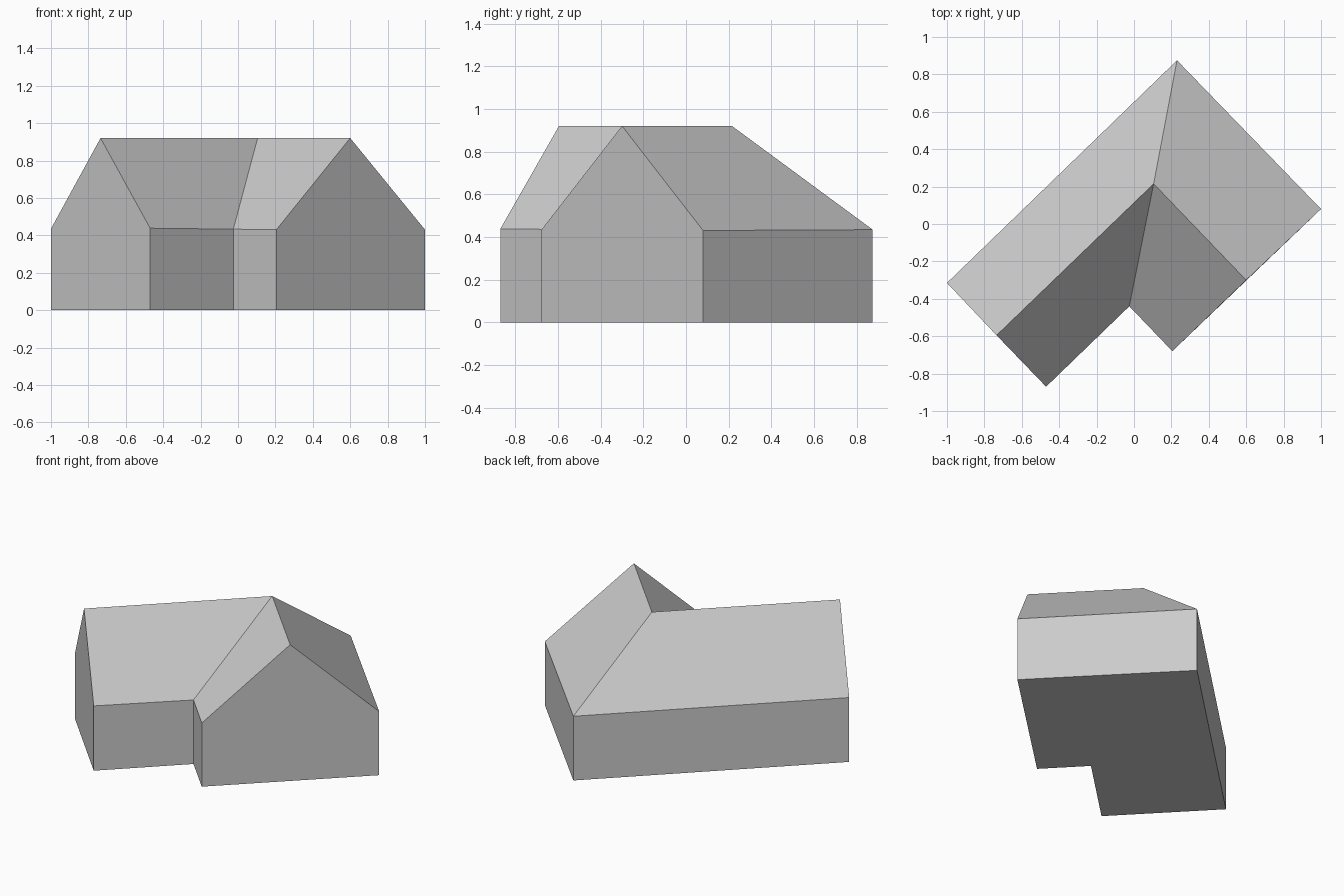
import bpy
import bmesh

cube = bpy.data.objects.get("Cube")
if cube:
    bpy.data.objects.remove(cube, do_unlink=True)

# One plain grey
GREY = (0.6, 0.6, 0.6, 1.0)
grey = bpy.data.materials.new("plain_grey")
grey.use_nodes = True
grey.diffuse_color = GREY
grey.node_tree.nodes["Principled BSDF"].inputs["Base Color"].default_value = GREY

# Ridge line: wing gable, bend, main gable
RIDGE = {
    "wing": (-0.735, -0.595, 0.92),
    "bend": (0.105, 0.215, 0.92),
    "main": (0.6, -0.3, 0.92),
}

# Eave corners, counter-clockwise, each with the ridge point it rises to
CORNERS = [
    ((-1.0, -0.315, 0.435), "wing"),
    ((-0.47, -0.87, 0.438), "wing"),
    ((-0.025, -0.44, 0.433), "bend"),
    ((0.205, -0.68, 0.43), "main"),
    ((1.0, 0.08, 0.43), "main"),
    ((0.23, 0.875, 0.434), "bend"),
]


def ground(p):
    return (p[0], p[1], 0)


def build(name, polygons):
    """Make a flat-shaded object from a list of polygons."""
    bm = bmesh.new()
    for points in polygons:
        bm.faces.new([bm.verts.new(p) for p in points])
    bmesh.ops.remove_doubles(bm, verts=bm.verts, dist=0.0001)
    mesh = bpy.data.meshes.new(name)
    bm.to_mesh(mesh)
    bm.free()
    mesh.materials.append(grey)
    obj = bpy.data.objects.new(name, mesh)
    bpy.context.collection.objects.link(obj)
    return obj


# Walls rise to the eaves, or to the ridge on a gable; the rest get a slope
walls, slopes = [], []
for i, (a, ridge_a) in enumerate(CORNERS):
    b, ridge_b = CORNERS[(i + 1) % len(CORNERS)]
    wall = [ground(a), ground(b), b, a]
    if ridge_a == ridge_b:
        wall.insert(3, RIDGE[ridge_a])
    else:
        slopes.append([a, b, RIDGE[ridge_b], RIDGE[ridge_a]])
    walls.append(wall)

# Floor, facing down
floor = [ground(p) for p, _ in reversed(CORNERS)]

build("house_walls", walls + [floor])
build("gabled_roof", slopes)
